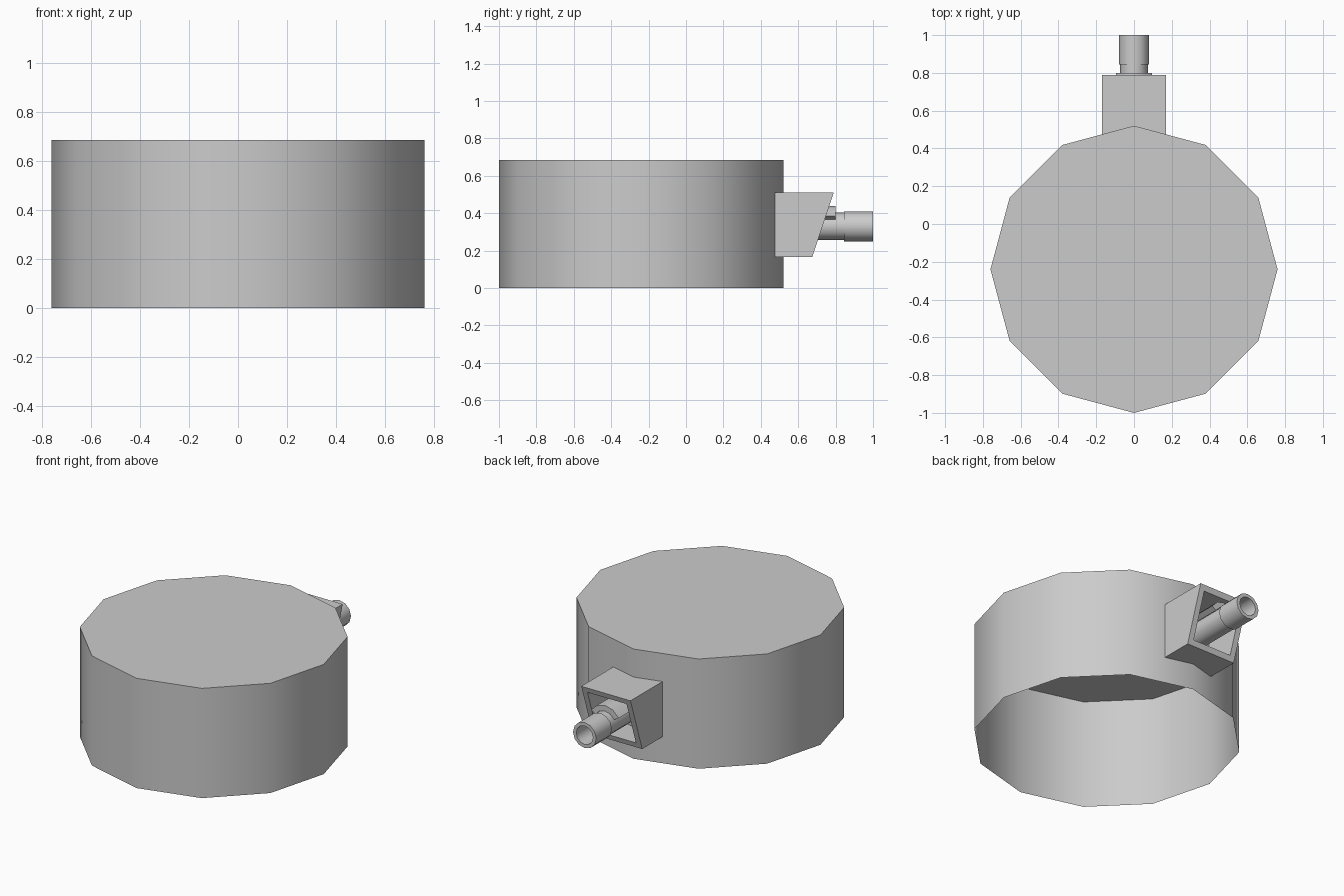
import bpy, bmesh
from math import sin, cos, pi, radians

if "Cube" in bpy.data.objects:
    bpy.data.objects.remove(bpy.data.objects["Cube"])


def finish(name, bm, angle=None):
    """Turn a bmesh into a named object, optionally smooth-shaded below an angle."""
    mesh = bpy.data.meshes.new(name)
    bm.to_mesh(mesh)
    bm.free()
    obj = bpy.data.objects.new(name, mesh)
    bpy.context.collection.objects.link(obj)
    if angle:
        bpy.ops.object.select_all(action='DESELECT')
        bpy.context.view_layer.objects.active = obj
        obj.select_set(True)
        bpy.ops.object.shade_smooth_by_angle(angle=radians(angle))
    return obj


def sweep(name, profile, z, start, end, steps, closed_profile=False):
    """Sweep an (r, y) profile around the y axis at height z."""
    full = abs(end - start - 2 * pi) < 1e-6
    bm = bmesh.new()
    rings = []
    for i in range(steps if full else steps + 1):
        a = start + (end - start) * i / steps
        rings.append([bm.verts.new((r * cos(a), y, z + r * sin(a))) for r, y in profile])
    n = len(profile)
    for i in range(steps):
        p, q = rings[i], rings[(i + 1) % len(rings)]
        for j in range(n if closed_profile else n - 1):
            k = (j + 1) % n
            bm.faces.new((p[j], p[k], q[k], q[j]))
    if closed_profile and not full:
        bm.faces.new(rings[0])
        bm.faces.new(rings[-1])
    bmesh.ops.recalc_face_normals(bm, faces=bm.faces)
    return finish(name, bm, 35)


# Twelve-sided drum: thin wall and roof, open underneath
bm = bmesh.new()
R, CY, H = 0.76, -0.24, 0.685
rings = [[bm.verts.new((R * cos(i * pi / 6), CY + R * sin(i * pi / 6), z))
          for i in range(12)] for z in (0, H)]
for i in range(12):
    j = (i + 1) % 12
    bm.faces.new((rings[0][i], rings[0][j], rings[1][j], rings[1][i]))
bm.faces.new(rings[1])
finish("turret_drum", bm, 35)

# Box housing with a slanted front and a square recess
bm = bmesh.new()
side = [(0.475, 0.165), (0.675, 0.165), (0.79, 0.51), (0.475, 0.51)]
left, right = [[bm.verts.new((x, y, z)) for y, z in side] for x in (-0.17, 0.17)]
bm.faces.new(left)
bm.faces.new(right)
for i in (0, 1, 2):
    face = bm.faces.new((left[i], left[i + 1], right[i + 1], right[i]))
    if i == 1:
        front = face
bmesh.ops.recalc_face_normals(bm, faces=bm.faces)
if front.normal.y < 0:
    bmesh.ops.reverse_faces(bm, faces=bm.faces)
bmesh.ops.inset_region(bm, faces=[front], thickness=0.05)
ext = bmesh.ops.extrude_face_region(bm, geom=[front])
for v in (g for g in ext['geom'] if isinstance(g, bmesh.types.BMVert)):
    v.co.y = 0.5
if front.is_valid:
    bmesh.ops.delete(bm, geom=[front], context='FACES_ONLY')
finish("barrel_housing", bm)

# Hollow barrel with a thicker muzzle
sweep("barrel", [(0.0, 0.53), (0.073, 0.53), (0.073, 0.845), (0.08, 0.845),
                 (0.08, 1.0), (0.058, 1.0), (0.058, 0.75), (0.0, 0.75)],
      0.33, 0, 2 * pi, 12)
bm = None

# Curved hood over the barrel root
sweep("barrel_hood", [(0.075, 0.53), (0.11, 0.53), (0.11, 0.80), (0.075, 0.80)],
      0.33, pi / 6, 5 * pi / 6, 4, closed_profile=True)
